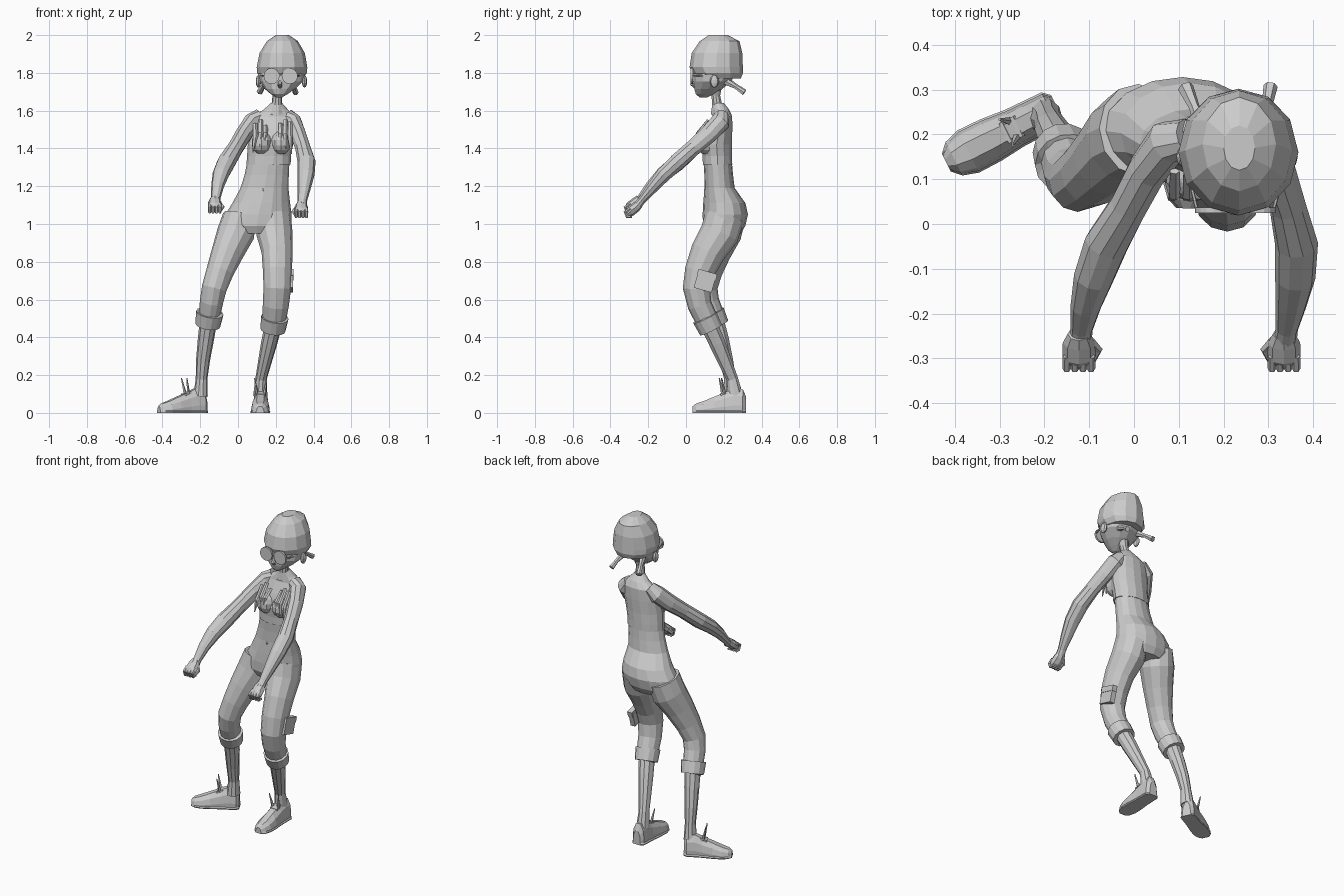
import bpy, bmesh, math
from mathutils import Vector, Matrix


def skin(name, rings):
    """Join equal-length point rings into a closed flat-shaded mesh."""
    bm = bmesh.new()
    vr = [[bm.verts.new(p) for p in r] for r in rings]
    n = len(vr[0])
    for a, b in zip(vr, vr[1:]):
        for i in range(n):
            j = (i + 1) % n
            bm.faces.new((a[i], a[j], b[j], b[i]))
    bm.faces.new(vr[0])
    bm.faces.new(vr[-1])
    bmesh.ops.recalc_face_normals(bm, faces=bm.faces)
    me = bpy.data.meshes.new(name)
    bm.to_mesh(me)
    bm.free()
    ob = bpy.data.objects.new(name, me)
    bpy.context.collection.objects.link(ob)
    return ob


def loft(name, secs, n=12, level=False):
    """Elliptical sections (x, y, z, a, b), level or square to the path."""
    c = [Vector(s[:3]) for s in secs]
    rings = []
    for i, s in enumerate(secs):
        t = (c[min(i + 1, len(c) - 1)] - c[max(i - 1, 0)]).normalized()
        if level:
            t = Vector((0, 0, -1))
        ref = Vector((1, 0, 0)) if abs(t.x) < 0.85 else Vector((0, 1, 0))
        u = (ref - t * ref.dot(t)).normalized()
        v = t.cross(u)
        rings.append([c[i] + u * s[3] * math.cos(k * math.tau / n) + v * s[4] * math.sin(k * math.tau / n)
                      for k in range(n)])
    return skin(name, rings)


def ball(name, loc, size, seg=10):
    bm = bmesh.new()
    bmesh.ops.create_uvsphere(bm, u_segments=seg, v_segments=7, radius=1,
                              matrix=Matrix.Translation(loc) @ Matrix.Diagonal((*size, 1)))
    me = bpy.data.meshes.new(name)
    bm.to_mesh(me)
    bm.free()
    bpy.context.collection.objects.link(bpy.data.objects.new(name, me))


def tube(name, p, q, r0, r1, n=6):
    return loft(name, [(*p, r0, r0), (*q, r1, r1)], n)


# Head, cap, neck
loft("face", [(.232, .16, 1.84, .115, .12), (.23, .148, 1.79, .122, .11), (.23, .14, 1.755, .115, .1),
              (.222, .118, 1.715, .08, .074), (.218, .1, 1.688, .045, .048), (.217, .092, 1.67, .016, .02)], 12, True)
loft("cap", [(.235, .17, 2.0, .035, .05), (.235, .178, 1.968, .082, .105), (.234, .164, 1.905, .12, .134),
             (.233, .16, 1.83, .134, .141), (.233, .168, 1.8, .132, .134), (.233, .178, 1.77, .11, .112)], 12, True)
loft("neck", [(.22, .155, 1.74, .04, .04), (.208, .158, 1.68, .025, .024), (.205, .165, 1.63, .028, .028),
              (.2, .175, 1.58, .05, .045)], 10, True)
loft("nose", [(.222, .06, 1.765, .008, .01), (.222, .03, 1.735, .012, .012), (.222, .05, 1.725, .01, .01)], 6)
for x in (.108, .352):
    ball("ear", (x, .15, 1.755), (.014, .024, .033), 8)

# Round glasses with bridge
for x in (.178, .274):
    tube("glasses_lens", (x, .025, 1.783), (x, .037, 1.783), .042, .042, 16)
    tube("glasses_arm", (.11 if x < .2 else .345, .16, 1.785), (x + (-.038 if x < .2 else .038), .034, 1.785), .004, .004)
tube("glasses_bridge", (.215, .03, 1.79), (.24, .03, 1.79), .004, .004)

# Short pigtails
loft("pigtail_right", [(.155, .21, 1.765, .02, .02), (.135, .26, 1.735, .012, .012), (.115, .305, 1.7, .018, .018)], 6)
loft("pigtail_left", [(.285, .21, 1.755, .02, .02), (.297, .265, 1.725, .012, .012), (.305, .308, 1.695, .016, .016)], 6)

# Cropped top with bust and ragged front strips
loft("cropped_top", [(.204, .172, 1.64, .03, .03), (.2, .185, 1.605, .065, .045), (.19, .192, 1.57, .112, .054),
                     (.182, .177, 1.5, .12, .07), (.172, .162, 1.42, .12, .083), (.164, .166, 1.36, .116, .08),
                     (.162, .167, 1.315, .117, .08)], 14, True)
for x in (.125, .228):
    ball("bust", (x, .11, 1.43), (.056, .062, .062))
for i, (x, z0, z1) in enumerate(((.09, 1.53, 1.38), (.12, 1.55, 1.41), (.145, 1.52, 1.44),
                                 (.225, 1.53, 1.42), (.25, 1.55, 1.40), (.275, 1.54, 1.37))):
    loft("front_strip", [(x, .118, z0, .012, .008), (x, .062, (z0 + z1) / 2, .014, .01),
                         (x + .004 * (i - 3), .055, z1, .003, .003)], 5)

# Midriff and hips
loft("hips", [(.162, .167, 1.34, .111, .075), (.152, .173, 1.26, .117, .076), (.14, .178, 1.19, .127, .08),
              (.123, .203, 1.11, .153, .112), (.108, .208, 1.05, .176, .12), (.1, .202, .99, .183, .112),
              (.1, .2, .95, .13, .09)], 16, True)
ball("navel", (.133, .1, 1.18), (.008, .006, .008), 6)

# Legs: trousers, cuffs, shins
loft("left_trouser_leg", [(.185, .205, 1.04, .095, .105), (.193, .178, .95, .096, .104), (.207, .115, .85, .082, .092),
                          (.209, .073, .75, .077, .08), (.208, .055, .66, .073, .072),
                          (.2, .073, .57, .069, .064), (.19, .115, .48, .062, .06)], 12)
loft("right_trouser_leg", [(.01, .21, 1.04, .09, .105), (-.012, .19, .95, .1, .104), (-.055, .148, .85, .086, .09),
                           (-.095, .115, .75, .073, .078), (-.126, .097, .66, .066, .07),
                           (-.14, .112, .59, .062, .064), (-.154, .15, .5, .056, .058)], 12)
for side, top, bot in (("left", (.195, .1, .505), (.185, .132, .44)), ("right", (-.149, .136, .53), (-.16, .164, .465))):
    loft(side + "_cuff", [(*top, .058, .058), (*top, .073, .07), (*bot, .067, .066), (*bot, .05, .05)], 14).data.update()
loft("left_shin", [(.188, .12, .47, .046, .048), (.165, .165, .37, .043, .045), (.142, .207, .27, .036, .038),
                   (.122, .245, .18, .03, .032), (.118, .262, .09, .038, .042)], 10)
loft("right_shin", [(-.156, .155, .49, .046, .048), (-.17, .185, .39, .043, .044), (-.185, .213, .28, .037, .038),
                    (-.193, .233, .18, .031, .032), (-.198, .238, .09, .038, .042)], 10)

# Shoes: heel-to-toe sections over a flat sole
D = ((-.95, 0), (.95, 0), (1.0, .3), (.85, .7), (.4, 1), (-.4, 1), (-.85, .7), (-1.0, .3))
FOOT = ((0, .025, .085), (.06, .04, .125), (.22, .041, .13), (.38, .042, .11), (.6, .048, .085),
        (.8, .049, .062), (.93, .038, .05), (1, .018, .035))


def shoe(side, heel, toe):
    h, t = Vector(heel), Vector(toe)
    across = Vector((-(t - h).y, (t - h).x, 0)).normalized()

    def rings(extra, height):
        return [[h.lerp(t, f) + across * p * (w + extra) + Vector((0, 0, q * (height or top))) for p, q in D]
                for f, w, top in FOOT]
    skin(side + "_shoe", rings(0, 0))
    skin(side + "_sole", rings(.004, .022))
    base = h.lerp(t, .4) + Vector((0, 0, .1))
    for s in (-.02, .02):
        tube(side + "_lace", base + across * s, base + across * s * 1.6 + (t - h) * .06 + Vector((0, 0, .085)), .009, .003, 5)
    for f in (.36, .46):
        c = h.lerp(t, f) + Vector((0, 0, .107 - (f - .36) * .1))
        tube(side + "_lace_row", c - across * .025, c + across * .025, .007, .007, 5)


shoe("left", (.122, .318, 0), (.117, .035, 0))
shoe("right", (-.172, .262, 0), (-.419, .137, 0))

# Thigh pocket with flap
for name, top, bot, w in (("thigh_pocket", (.28, .112, .735), (.28, .088, .65), .047),
                          ("pocket_flap", (.283, .116, .748), (.283, .107, .715), .05)):
    skin(name, [[Vector(p) + Vector((dx, dy, -dy * .28)) for dx, dy in ((-.02, -w), (.012, -w), (.012, w), (-.02, w))]
                for p in (top, bot)])

# Arms
loft("left_arm", [(.255, .19, 1.575, .04, .04), (.29, .182, 1.54, .048, .053), (.318, .12, 1.475, .043, .05),
                  (.343, .04, 1.405, .041, .045), (.363, -.045, 1.33, .048, .046), (.36, -.12, 1.26, .045, .041),
                  (.35, -.185, 1.185, .034, .031), (.341, -.235, 1.125, .025, .022), (.338, -.255, 1.1, .026, .024)], 10)
loft("right_arm", [(.12, .195, 1.575, .04, .04), (.075, .182, 1.54, .048, .053), (.03, .12, 1.475, .045, .05),
                   (-.012, .04, 1.405, .043, .045), (-.062, -.045, 1.325, .05, .046), (-.09, -.12, 1.265, .045, .041),
                   (-.108, -.185, 1.2, .034, .031), (-.117, -.235, 1.14, .025, .022), (-.12, -.255, 1.115, .026, .024)], 10)

# Fists with curled fingers and thumb
for side, x, z, s in (("left", .335, 1.075, -1), ("right", -.123, 1.1, 1)):
    loft(side + "_palm", [(x, -.245, z + .035, .025, .022), (x, -.265, z + .015, .036, .027),
                          (x, -.295, z - .008, .037, .028), (x, -.312, z - .025, .03, .018)], 8)
    for k in range(4):
        fx = x + (k - 1.5) * .018
        loft(side + "_finger", [(fx, -.295, z + .008, .009, .009), (fx, -.322, z - .012, .01, .01),
                                (fx, -.312, z - .037, .009, .009), (fx, -.285, z - .038, .007, .007)], 6)
    loft(side + "_thumb", [(x + s * .025, -.262, z + .01, .012, .012), (x + s * .042, -.28, z - .01, .011, .011),
                           (x + s * .03, -.305, z - .03, .008, .008)], 6)
